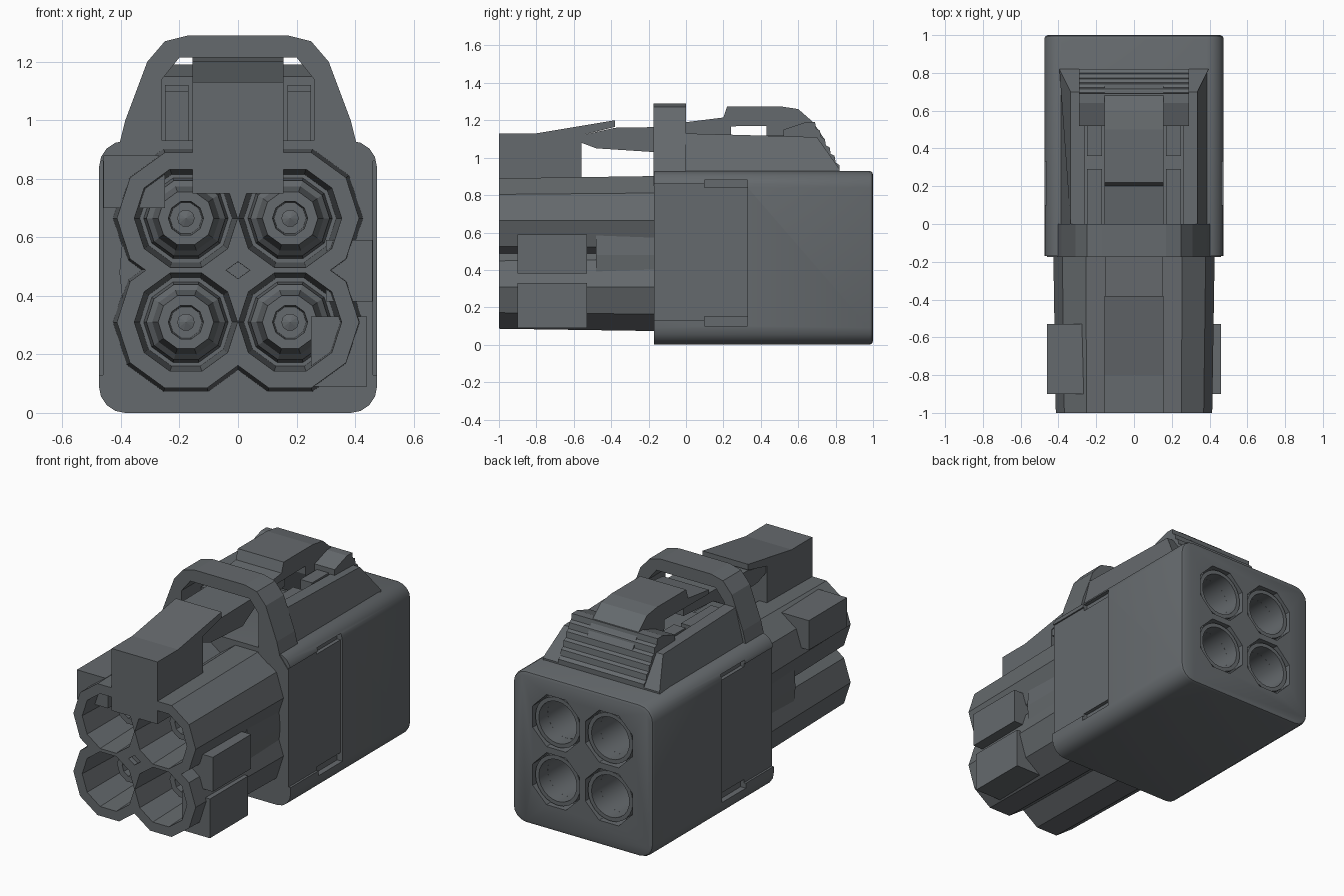
import bpy, bmesh, math
from mathutils import Matrix, Vector

cube = bpy.data.objects.get("Cube")
if cube:
    bpy.data.objects.remove(cube, do_unlink=True)

# One dark grey plastic
COLOUR = (0.13, 0.143, 0.153, 1)
plastic = bpy.data.materials.new("dark grey plastic")
plastic.use_nodes = True
plastic.diffuse_color = COLOUR
plastic.node_tree.nodes["Principled BSDF"].inputs["Base Color"].default_value = COLOUR

CX, LOW, HIGH = 0.178, 0.31, 0.665
CENTRES = [(x, z) for x in (-CX, CX) for z in (LOW, HIGH)]


def finish(name, bm):
    bmesh.ops.recalc_face_normals(bm, faces=bm.faces)
    mesh = bpy.data.meshes.new(name)
    bm.to_mesh(mesh)
    bm.free()
    mesh.materials.append(plastic)
    ob = bpy.data.objects.new(name, mesh)
    bpy.context.scene.collection.objects.link(ob)
    return ob


def prism(name, pts, a, b, axis="x"):
    """Extrude a (y, z) profile along x, or an (x, z) profile along y."""
    bm = bmesh.new()
    place = (lambda p, q, t: (t, p, q)) if axis == "x" else (lambda p, q, t: (p, t, q))
    face = bm.faces.new([bm.verts.new(place(p, q, a)) for p, q in pts])
    new = bmesh.ops.extrude_face_region(bm, geom=[face], use_keep_orig=True)["geom"]
    shift = Vector(place(0, 0, b - a))
    bmesh.ops.translate(bm, vec=shift, verts=[v for v in new if isinstance(v, bmesh.types.BMVert)])
    return finish(name, bm)


def box(name, x, y, z):
    return prism(name, [(y[0], z[0]), (y[1], z[0]), (y[1], z[1]), (y[0], z[1])], x[0], x[1])


def rod(name, centre, y0, y1, r0, r1, sides):
    """Capped cone along y."""
    bm = bmesh.new()
    bmesh.ops.create_cone(bm, cap_ends=True, segments=sides, radius1=r0, radius2=r1, depth=y1 - y0)
    turn = Matrix.Rotation(-math.pi / 2, 4, "X") @ Matrix.Rotation(math.pi / sides, 4, "Z")
    move = Matrix.Translation((centre[0], (y0 + y1) / 2, centre[1]))
    bmesh.ops.transform(bm, matrix=move @ turn, verts=bm.verts)
    return finish(name, bm)


def lathe(name, centre, profile, sides, closed=False):
    """Spin an (r, y) profile about a y axis."""
    bm = bmesh.new()
    vs = [bm.verts.new((r, y, 0)) for r, y in profile]
    pairs = list(zip(vs, vs[1:])) + ([(vs[-1], vs[0])] if closed else [])
    es = [bm.edges.new(p) for p in pairs]
    bmesh.ops.spin(bm, geom=vs + es, cent=(0, 0, 0), axis=(0, 1, 0), angle=math.tau, steps=sides)
    bmesh.ops.remove_doubles(bm, verts=bm.verts, dist=0.0005)
    bmesh.ops.translate(bm, vec=(centre[0], 0, centre[1]), verts=bm.verts)
    return finish(name, bm)


def combine(ob, tool, operation):
    mod = ob.modifiers.new("combine", "BOOLEAN")
    mod.operation, mod.solver, mod.object = operation, "EXACT", tool
    bpy.context.view_layer.objects.active = ob
    bpy.ops.object.modifier_apply(modifier=mod.name)
    bpy.data.objects.remove(tool, do_unlink=True)


def smooth(ob, degrees):
    bpy.ops.object.select_all(action="DESELECT")
    ob.select_set(True)
    bpy.context.view_layer.objects.active = ob
    bpy.ops.object.shade_smooth_by_angle(angle=math.radians(degrees))


# Rear housing: rounded box
bm = bmesh.new()
bmesh.ops.create_cube(bm, size=1)
bmesh.ops.scale(bm, vec=(0.95, 1.17, 0.93), verts=bm.verts)
bmesh.ops.translate(bm, vec=(0, 0.415, 0.465), verts=bm.verts)
long_edges = [e for e in bm.edges if abs(e.verts[0].co.y - e.verts[1].co.y) > 0.5]
bmesh.ops.bevel(bm, geom=long_edges, offset=0.09, segments=4, profile=0.5, affect="EDGES")
rear_edges = [e for e in bm.edges if all(v.co.y > 0.99 for v in e.verts)]
bmesh.ops.bevel(bm, geom=rear_edges, offset=0.02, segments=2, profile=0.5, affect="EDGES")
housing = finish("rear_housing", bm)

# Rear wire ports
for c in CENTRES:
    combine(housing, rod("cutter", c, 0.9, 1.05, 0.172, 0.172, 8), "DIFFERENCE")
    combine(housing, rod("cutter", c, 0.25, 0.95, 0.128, 0.128, 24), "DIFFERENCE")

# Side panel recesses with slots
for s in (-1, 1):
    combine(housing, box("cutter", (s * 0.462, s * 0.55), (-0.3, 0.33), (0.13, 0.86)), "DIFFERENCE")
    for z in ((0.1, 0.15), (0.84, 0.88)):
        combine(housing, box("cutter", (s * 0.44, s * 0.55), (0.1, 0.33), z), "DIFFERENCE")
smooth(housing, 30)

for c in CENTRES:
    ring = [(0.152, 0.89), (0.152, 0.985), (0.128, 0.985), (0.128, 0.89)]
    smooth(lathe("wire_port_ring", c, ring, 24, closed=True), 30)

# Front plug: four merged faceted barrels with flared sockets
barrels = [rod("front_plug", c, -1.0, -0.1, 0.236, 0.25, 10) for c in CENTRES]
plug = barrels[0]
for b in barrels[1:]:
    combine(plug, b, "UNION")
combine(plug, box("core", (-0.17, 0.17), (-0.97, -0.12), (0.32, 0.65)), "UNION")
for c in CENTRES:
    combine(plug, rod("cutter", c, -1.02, -0.55, 0.177, 0.158, 10), "DIFFERENCE")

# Stepped contacts inside the sockets
contact = [(0.145, -0.54), (0.135, -0.66), (0.115, -0.68), (0.095, -0.78), (0.06, -0.78),
           (0.055, -0.62), (0.03, -0.62), (0.03, -0.74), (0, -0.75)]
for c in CENTRES:
    lathe("contact", c, contact, 10)

# Keying blocks and side bars on the plug
box("upper_left_key", (-0.46, -0.25), (-0.9, -0.53), (0.7, 0.88))
box("side_key", (0.3, 0.46), (-0.9, -0.53), (0.38, 0.59))
box("lower_key", (0.25, 0.44), (-0.9, -0.53), (0.09, 0.33))
for s in (-1, 1):
    prism("side_bar", [(0.3, 0.32), (0.39, 0.34), (0.405, 0.48), (0.39, 0.65), (0.3, 0.66)]
          if s > 0 else [(-0.3, 0.32), (-0.39, 0.34), (-0.405, 0.48), (-0.39, 0.65), (-0.3, 0.66)],
          -0.48, -0.1, "y")

# Top lock block with overhanging nose
prism("lock_block", [(-1, 0.75), (-1, 1.13), (-0.8, 1.13), (-0.38, 1.2), (-0.38, 1.165),
                     (-0.56, 1.12), (-0.56, 0.75)], -0.155, 0.155)

# Latch tongue passing under the guard
prism("latch_tongue", [(-0.56, 1.12), (-0.38, 1.16), (0.24, 1.17), (0.24, 1.12), (-0.05, 1.1),
                       (-0.17, 1.03), (-0.48, 1.05), (-0.56, 1.08)], -0.15, 0.15)

# Arched guard hoop
outer = [(0.46, 0.85), (0.405, 0.92), (0.385, 1.0), (0.31, 1.2), (0.25, 1.27), (0.17, 1.29)]
inner = [(0.2, 1.215), (0.26, 1.14), (0.26, 0.85)]
hoop = outer + [(-x, z) for x, z in reversed(outer)]
hoop += [(-x, z) for x, z in reversed(inner)] + inner
prism("guard_hoop", hoop, -0.175, 0.0, "y")

# Sloping saddle walls and inner rails
for s in (-1, 1):
    wall = prism("saddle_wall", [(-0.01, 0.9), (-0.01, 1.13), (0.7, 1.11), (0.82, 0.94), (0.82, 0.9)],
                 s * 0.26, s * 0.395)
    for v in wall.data.vertices:
        if abs(v.co.x) > 0.3 and v.co.z > 1:
            v.co.x = s * 0.335
    box("latch_rail", (s * 0.17, s * 0.25), (0.0, 0.29), (0.92, 1.1))
    box("latch_rail", (s * 0.17, s * 0.25), (0.36, 0.66), (0.92, 1.12))

# Raised latch bridge
prism("latch_bridge", [(0, 1.19), (0.2, 1.215), (0.22, 1.275), (0.5, 1.275), (0.6, 1.26), (0.68, 1.19),
                       (0.74, 1.1), (0.74, 0.95), (0.5, 0.95), (0.43, 1.12), (0.43, 1.17), (0, 1.165)],
      -0.155, 0.155)

# Ribbed thumb pad
STEPS = 5
pad = [(0.82, 0.92), (0.52, 0.92), (0.52, 1.15), (0.64, 1.19)]
for i in range(STEPS):
    y, z = 0.69 + 0.026 * i, 1.19 - 0.045 * i
    pad += [(y, z), (y + 0.006, z - 0.035)]
prism("thumb_pad", pad + [(0.82, 0.96)], -0.29, 0.29)
